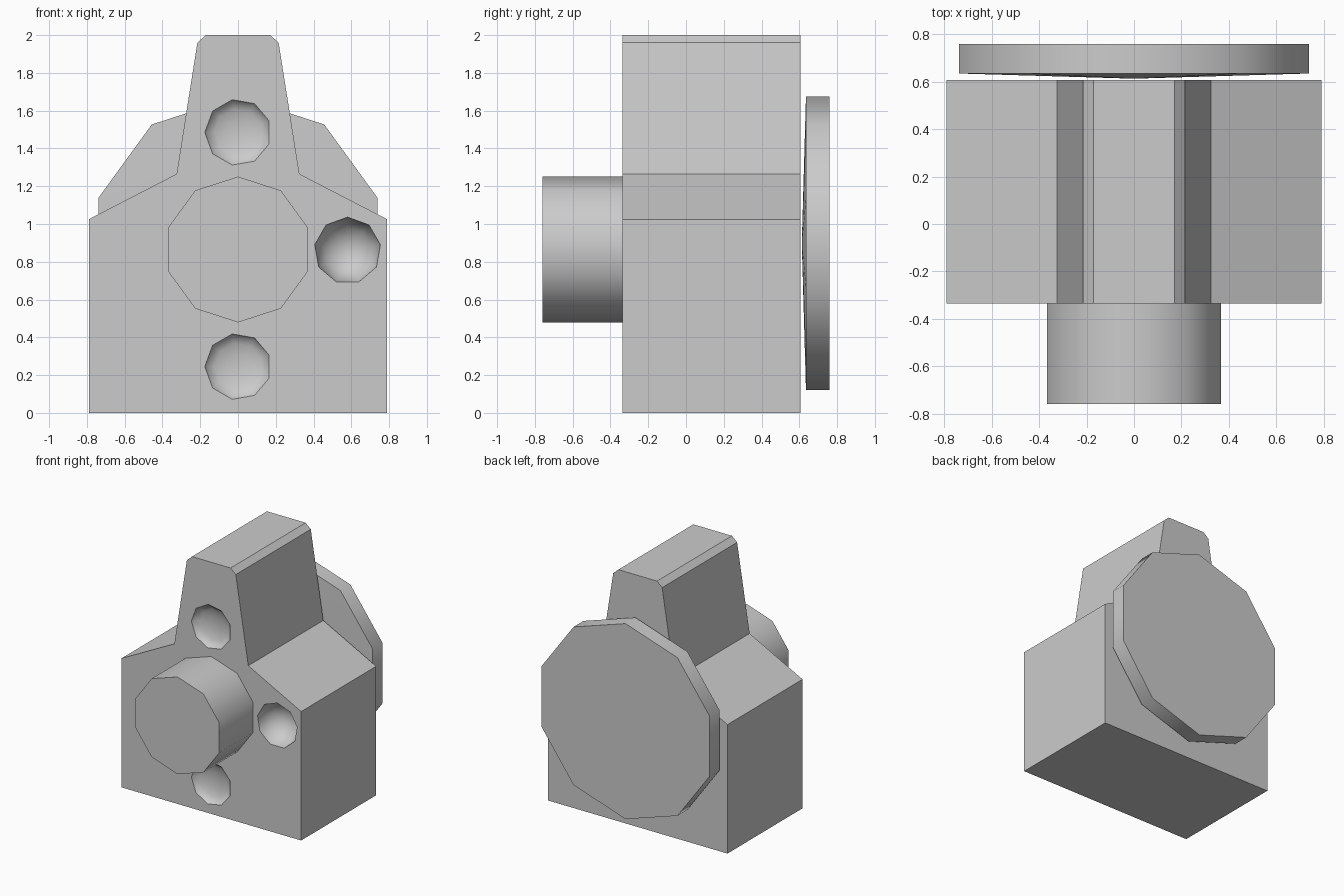
import bpy, bmesh
from math import sin, cos, pi, radians
from mathutils import Matrix

if "Cube" in bpy.data.objects:
    bpy.data.objects.remove(bpy.data.objects["Cube"])

FRONT, BACK = -0.335, 0.607


def make_object(name, bm):
    bmesh.ops.recalc_face_normals(bm, faces=bm.faces)
    mesh = bpy.data.meshes.new(name)
    bm.to_mesh(mesh)
    bm.free()
    obj = bpy.data.objects.new(name, mesh)
    bpy.context.collection.objects.link(obj)
    return obj


def activate(obj):
    bpy.ops.object.select_all(action='DESELECT')
    obj.select_set(True)
    bpy.context.view_layer.objects.active = obj


def extrude_profile(name, points, y0, y1, tip=None):
    """Extrude an x-z outline along y; tip raises the front cap to a point."""
    bm = bmesh.new()
    face = bm.faces.new([bm.verts.new((x, y0, z)) for x, z in points])
    new = bmesh.ops.extrude_face_region(bm, geom=[face], use_keep_orig=True)["geom"]
    for v in new:
        if isinstance(v, bmesh.types.BMVert):
            v.co.y = y1
    if tip is not None:
        center = bmesh.ops.poke(bm, faces=[face])["verts"][0]
        center.co.y = tip
    return make_object(name, bm)


def decagon(radius, z):
    return [(radius * sin(i * pi / 5), z + radius * cos(i * pi / 5)) for i in range(10)]


# Housing block with sloped shoulders and a chamfered tapering tower
half = [(0.79, 0), (0.79, 1.025), (0.325, 1.265), (0.215, 1.96), (0.17, 2.0)]
housing = extrude_profile("housing", half + [(-x, z) for x, z in reversed(half)], FRONT, BACK)

# Round dimples in the front face: x, z, depth, rotation of the nine-sided rim
dimples = [(-0.58, 0.86, 0.165, 180), (0.58, 0.86, 0.165, 0),
           (0, 1.485, 0.06, 90), (0, 0.245, 0.06, 90)]
for x, z, depth, turn in dimples:
    bm = bmesh.new()
    bmesh.ops.create_uvsphere(bm, u_segments=9, v_segments=8, radius=0.177)
    bm.transform(Matrix.Translation((x, FRONT - 0.002, z))
                 @ Matrix.Diagonal((1, depth / 0.177, 1, 1))
                 @ Matrix.Rotation(radians(90), 4, 'X')
                 @ Matrix.Rotation(radians(turn), 4, 'Z'))
    for f in bm.faces:
        f.smooth = True
    cutter = make_object("dimple_cutter", bm)
    cutter.hide_render = True
    activate(housing)
    mod = housing.modifiers.new("dimple", 'BOOLEAN')
    mod.operation, mod.solver, mod.object = 'DIFFERENCE', 'EXACT', cutter
    bpy.ops.object.modifier_apply(modifier=mod.name)
    bpy.data.objects.remove(cutter)

# Front boss and rear disc with a slightly conical inner face
boss = extrude_profile("front_boss", decagon(0.386, 0.865), -0.76, FRONT)
disc = extrude_profile("rear_disc", decagon(0.777, 0.898), 0.635, 0.76, tip=0.613)
for obj in (boss, disc):
    activate(obj)
    bpy.ops.object.shade_smooth_by_angle(angle=radians(40))
